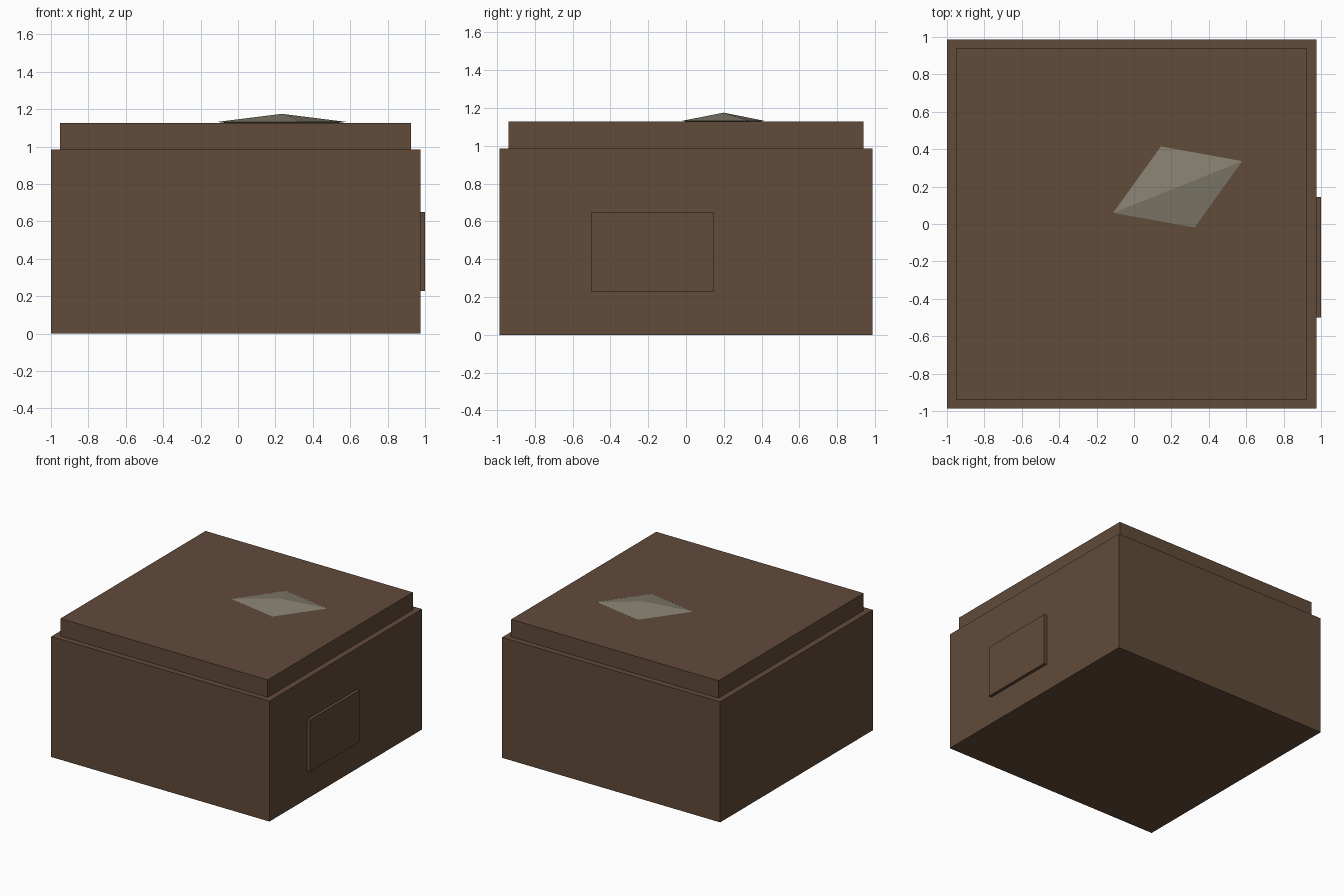
import bpy, bmesh

if "Cube" in bpy.data.objects:
    bpy.data.objects.remove(bpy.data.objects["Cube"])


def material(name, rgb):
    m = bpy.data.materials.new(name)
    m.diffuse_color = (*rgb, 1)
    m.use_nodes = True
    m.node_tree.nodes["Principled BSDF"].inputs["Base Color"].default_value = m.diffuse_color
    return m


def build(name, bm, mat):
    bmesh.ops.recalc_face_normals(bm, faces=bm.faces)
    mesh = bpy.data.meshes.new(name)
    bm.to_mesh(mesh)
    bm.free()
    mesh.materials.append(mat)
    obj = bpy.data.objects.new(name, mesh)
    bpy.context.collection.objects.link(obj)
    return obj


def box(name, low, high, mat):
    bm = bmesh.new()
    bmesh.ops.create_cube(bm, size=1)
    for v in bm.verts:
        v.co = [h if c > 0 else l for c, l, h in zip(v.co, low, high)]
    return build(name, bm, mat)


brown = material("dark brown", (0.119, 0.069, 0.041))
stone = material("grey beige", (0.235, 0.21, 0.155))

# Chest body, inset lid and raised side plate
box("body", (-1, -0.986, 0), (0.975, 0.986, 0.985), brown)
box("lid", (-0.951, -0.938, 0.985), (0.926, 0.938, 1.127), brown)
box("side_plate", (0.975, -0.5, 0.227), (1, 0.145, 0.65), brown)

# Flattened eight-sided gem half sunk into the lid
bm = bmesh.new()
cx, cy, cz, h = 0.234, 0.198, 1.132, 0.043
ring = [bm.verts.new((cx + s * x, cy + s * y, cz))
        for s in (1, -1) for x, y in ((0.345, 0.138), (-0.09, 0.217))]
for tip in (bm.verts.new((cx, cy, cz + h)), bm.verts.new((cx, cy, cz - h))):
    for i in range(4):
        bm.faces.new((ring[i], ring[(i + 1) % 4], tip))
build("gem", bm, stone)
